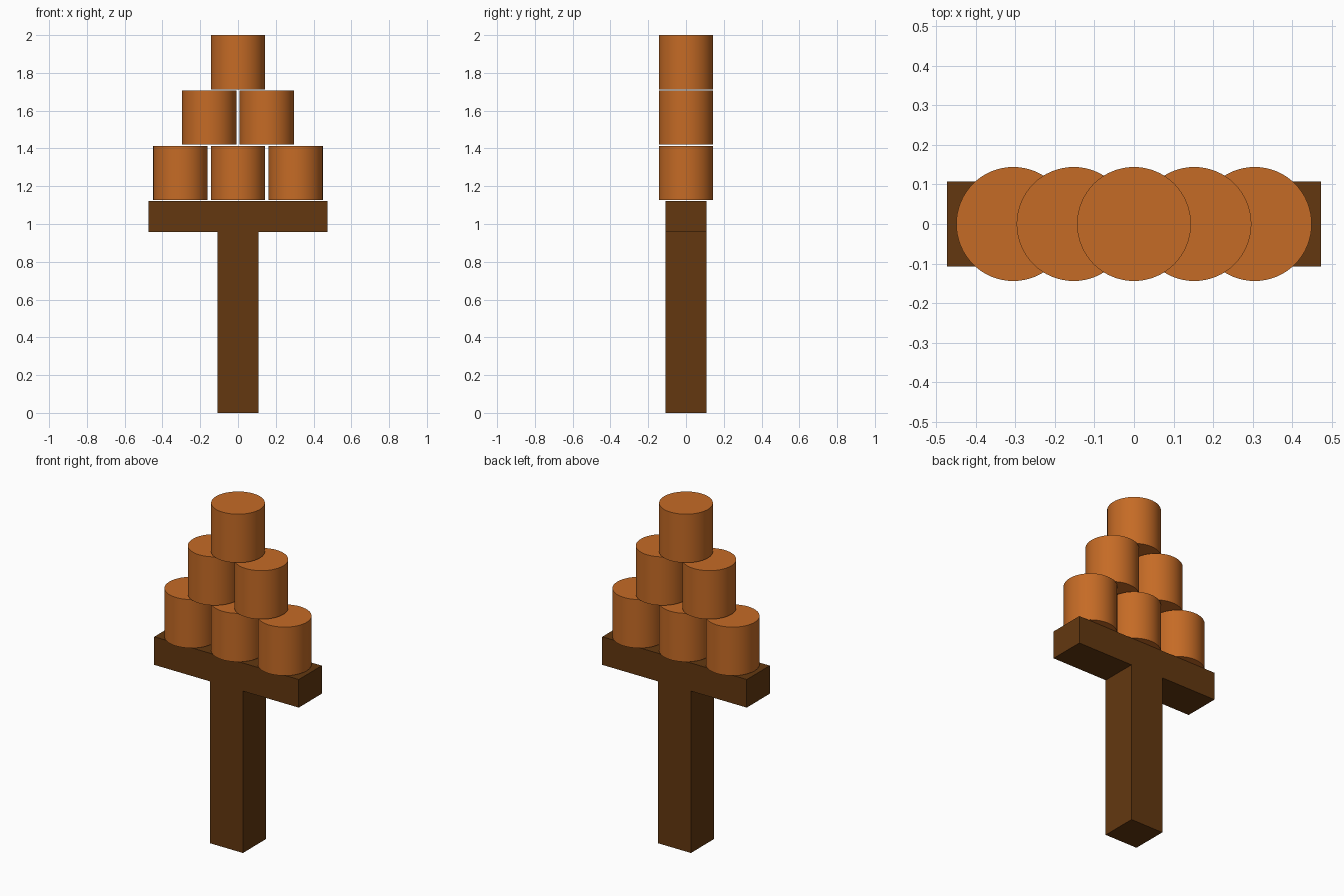
import bpy

if "Cube" in bpy.data.objects:
    bpy.data.objects.remove(bpy.data.objects["Cube"])


def material(name, rgb):
    m = bpy.data.materials.new(name)
    m.diffuse_color = (*rgb, 1.0)
    m.use_nodes = True
    m.node_tree.nodes["Principled BSDF"].inputs["Base Color"].default_value = m.diffuse_color
    return m


orange = material("orange_tin", (0.56, 0.147, 0.019))
brown = material("dark_wood", (0.125, 0.039, 0.005))


def box(name, size, z0):
    bpy.ops.mesh.primitive_cube_add(size=1, location=(0, 0, z0 + size[2] / 2))
    ob = bpy.context.object
    ob.name = name
    ob.scale = size
    bpy.ops.object.transform_apply(location=False, rotation=False, scale=True)
    ob.data.materials.append(brown)


# Post and crossbeam of the stand
WIDTH = 0.215
BEAM_Z, BEAM_TOP = 0.957, 1.123
box("post", (WIDTH, WIDTH, BEAM_Z), 0)
box("shelf_beam", (0.945, WIDTH, BEAM_TOP - BEAM_Z), BEAM_Z)

# Pyramid of cans: 3, 2, 1, with thin gaps between rows
RADIUS, HEIGHT, PITCH_X, PITCH_Z = 0.144, 0.287, 0.305, 0.293
for row in range(3):
    count = 3 - row
    z = 2.0 - HEIGHT / 2 - (2 - row) * PITCH_Z
    for i in range(count):
        x = (i - (count - 1) / 2) * PITCH_X
        bpy.ops.mesh.primitive_cylinder_add(vertices=64, radius=RADIUS, depth=HEIGHT, location=(x, 0, z))
        can = bpy.context.object
        can.name = f"can_row{row + 1}_{i + 1}"
        can.data.materials.append(orange)
        bpy.ops.object.shade_smooth_by_angle()
